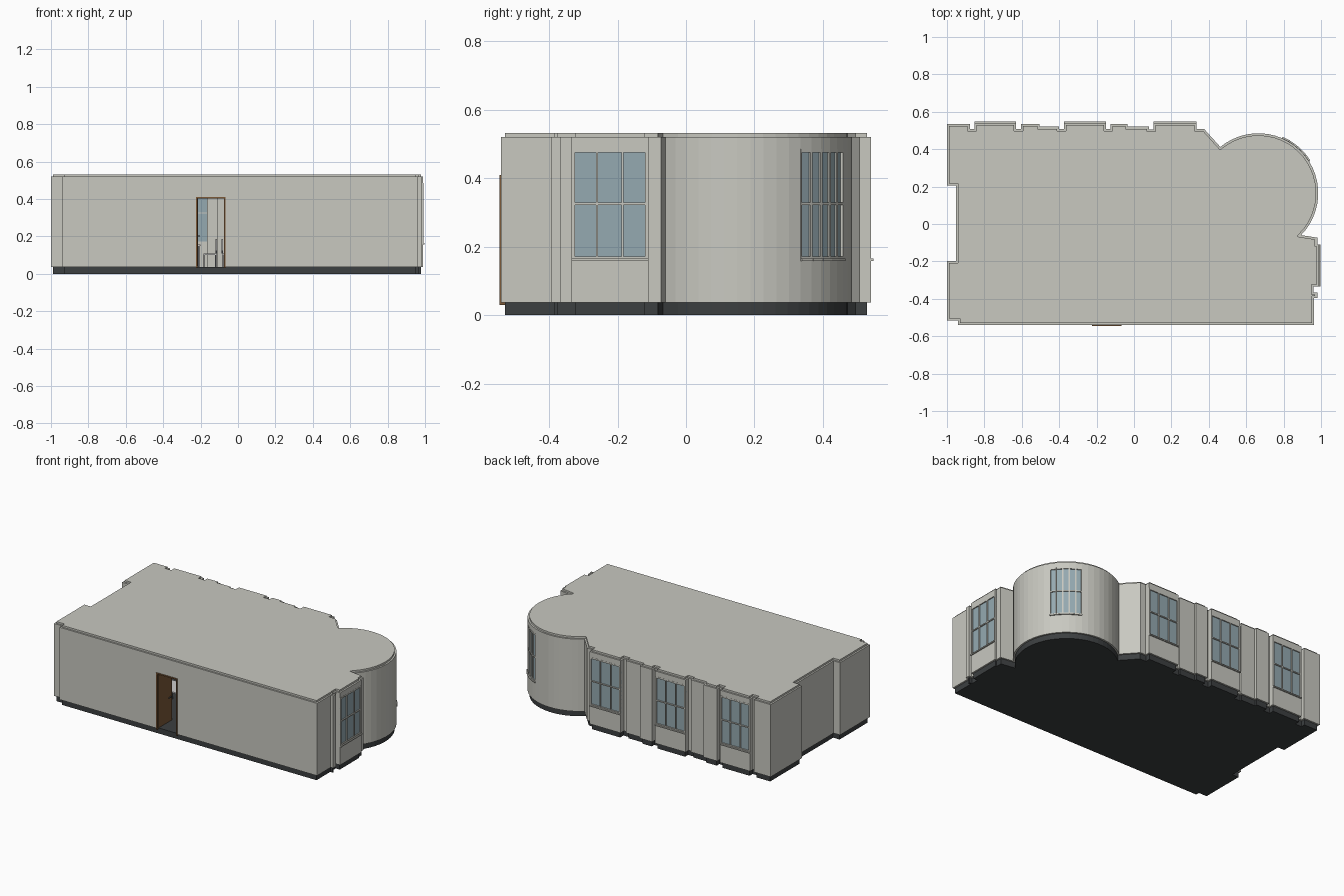
import bpy, bmesh, math
from mathutils import Vector

if "Cube" in bpy.data.objects:
    bpy.data.objects.remove(bpy.data.objects["Cube"])

Z0, Z1 = 0.037, 0.52          # wall bottom and top
SILL, HEAD = 0.16, 0.485      # window opening
T = 0.016                     # wall thickness


def mat(name, c):
    m = bpy.data.materials.new(name)
    m.diffuse_color = (*c, 1)
    m.use_nodes = True
    m.node_tree.nodes["Principled BSDF"].inputs["Base Color"].default_value = m.diffuse_color
    return m


DARK = mat("dark_base", (0.045, 0.05, 0.052))
GLASS = mat("glass", (0.30, 0.40, 0.44))
WOOD = mat("wood", (0.20, 0.10, 0.04))
METAL = mat("dark_metal", (0.08, 0.09, 0.1))
WALL = mat("plaster", (0.58, 0.58, 0.53))


def finish(name, bm, m=None):
    bmesh.ops.recalc_face_normals(bm, faces=bm.faces[:])
    me = bpy.data.meshes.new(name)
    bm.to_mesh(me)
    bm.free()
    ob = bpy.data.objects.new(name, me)
    bpy.context.collection.objects.link(ob)
    if m:
        me.materials.append(m)
    return ob


def prism(bm, pts, z0, z1):
    lo = [bm.verts.new((p[0], p[1], z0)) for p in pts]
    hi = [bm.verts.new((p[0], p[1], z1)) for p in pts]
    bm.faces.new(lo[::-1])
    bm.faces.new(hi)
    for i in range(len(pts)):
        j = (i + 1) % len(pts)
        bm.faces.new((lo[i], lo[j], hi[j], hi[i]))


def box(bm, x0, x1, y0, y1, z0, z1):
    prism(bm, [(x0, y0), (x1, y0), (x1, y1), (x0, y1)], z0, z1)


def edge_box(bm, p, q, u0, u1, v0, v1, z0, z1):
    """Box along wall edge p-q: u is distance along, v is distance outward."""
    d = (q - p).normalized()
    n = Vector((d.y, -d.x))
    prism(bm, [p + d * u + n * v for u, v in ((u0, v0), (u0, v1), (u1, v1), (u1, v0))][::-1], z0, z1)


def inset(pts, t):
    out = []
    for i, p in enumerate(pts):
        d0 = (p - pts[i - 1]).normalized()
        d1 = (pts[(i + 1) % len(pts)] - p).normalized()
        n0, n1 = Vector((-d0.y, d0.x)), Vector((-d1.y, d1.x))
        out.append(p + (n0 + n1) * t / (1 + n0.dot(n1)))
    return out


# Plan outline, counter-clockwise; a third entry marks the edge that follows
plan = [(-1, -.515), (-.94, -.515), (-.94, -.54), (-.22, -.54, "door"), (-.07, -.54),
        (.962, -.54), (.962, -.395), (.98, -.395), (.98, -.365), (.96, -.365), (.96, -.335),
        (.99, -.335, "window"), (.99, -.11), (.98, -.11), (.98, -.073)]
N = 25
for i in range(N + 1):
    a = math.radians(-44.5 + 174 * i / N)
    plan.append((.665 + .32 * math.cos(a), .165 + .32 * math.sin(a), "curved" if 11 <= i <= 15 else ""))
plan += [(.375, .508), (.335, .508), (.335, .54, "window"), (.105, .54), (.105, .505), (.08, .505), (.08, .52),
         (-.035, .52), (-.035, .535), (-.125, .535), (-.125, .508), (-.15, .508),
         (-.15, .54, "window"), (-.375, .54), (-.375, .508), (-.4, .508), (-.4, .52),
         (-.505, .52), (-.505, .535), (-.605, .535), (-.605, .508), (-.63, .508),
         (-.63, .54, "window"), (-.852, .54), (-.852, .508), (-.878, .508), (-.878, .535),
         (-1, .535), (-1, .205), (-.953, .205), (-.953, -.198), (-1, -.198)]
pts = [Vector(p[:2]) for p in plan]
kind = [p[2] if len(p) > 2 else "" for p in plan]
inner = inset(pts, T)
slab = inset(pts, 0.011)

# Dark foundation and roof slab, set in slightly from the walls
bm = bmesh.new()
prism(bm, slab, 0, 0.037)
finish("foundation_floor", bm, DARK)
bm = bmesh.new()
prism(bm, slab, 0.512, 0.532)
finish("roof_slab", bm, WALL)

# Walls with openings
spans = {"": [(Z0, Z1)], "door": [(0.41, Z1)], "window": [(Z0, SILL), (HEAD, Z1)]}
spans["curved"] = spans["window"]
bm = bmesh.new()
for i in range(len(pts)):
    j = (i + 1) % len(pts)
    a, b, c, d = pts[i], pts[j], inner[j], inner[i]

    def quad(*vs):
        bm.faces.new([bm.verts.new((p.x, p.y, z)) for p, z in vs])
    for lo, hi in spans[kind[i]]:
        quad((a, lo), (b, lo), (b, hi), (a, hi))
        quad((d, lo), (c, lo), (c, hi), (d, hi))
        quad((a, hi), (b, hi), (c, hi), (d, hi))
        quad((a, lo), (b, lo), (c, lo), (d, lo))
        if kind[i] == "":
            if kind[i - 1]:
                quad((a, lo), (d, lo), (d, hi), (a, hi))
            if kind[j]:
                quad((b, lo), (c, lo), (c, hi), (b, hi))
bmesh.ops.remove_doubles(bm, verts=bm.verts[:], dist=1e-5)
finish("walls", bm, WALL)

# Windows: glass, frame bars and a projecting sill
glass, frame = bmesh.new(), bmesh.new()
for i, k in enumerate(kind):
    if k not in ("window", "curved"):
        continue
    p, q = pts[i], pts[(i + 1) % len(pts)]
    w = (q - p).length
    cols, b = (3, 0.01) if k == "window" else (1, 0.004)
    edge_box(glass, p, q, 0, w, -.010, -.006, SILL, HEAD)
    for z0, z1 in ((SILL, SILL + .012), (.322, .329), (HEAD - .01, HEAD)):
        edge_box(frame, p, q, 0, w, -.013, .001, z0, z1)
    for u in (0, w - b):
        edge_box(frame, p, q, u, u + b, -.013, .001, SILL, HEAD)
    for c in range(1, cols):
        u = w * c / cols
        edge_box(frame, p, q, u - .003, u + .003, -.013, .001, SILL, HEAD)
    edge_box(frame, p, q, 0, w, -.013, .008, SILL - .002, SILL + .005)
finish("window_glass", glass, GLASS)
finish("window_frames", frame, WALL)

# Door frame and leaf standing open into the room
bm = bmesh.new()
for x in (-.224, -.076):
    box(bm, x, x + .008, -.545, -.52, .03, .41)
box(bm, -.224, -.068, -.545, -.52, .402, .41)
finish("door_frame", bm, WOOD)
bm = bmesh.new()
box(bm, -.221, -.213, -.535, -.395, .04, .402)
finish("door_leaf", bm, WOOD)
bm = bmesh.new()
box(bm, -.213, -.205, -.415, -.41, .2, .205)
box(bm, -.208, -.203, -.437, -.41, .2, .205)
finish("door_handle", bm, METAL)

# Tables with a chair on either side
tops, legs, seats = bmesh.new(), bmesh.new(), bmesh.new()


def legs4(x, y, hx, hy, top, r=.004):
    for sx in (-1, 1):
        for sy in (-1, 1):
            cx, cy = x + sx * hx, y + sy * hy
            box(legs, cx - r, cx + r, cy - r, cy + r, .037, top)


for x in (-.7, -.3, .1, .5):
    for y in (-.2, .2):
        box(tops, x - .1, x + .1, y - .07, y + .07, .15, .158)
        legs4(x, y, .09, .06, .15)
        for s in (-1, 1):
            cx = x + s * .15
            box(seats, cx - .035, cx + .035, y - .035, y + .035, .102, .109)
            bx = cx + s * .034
            box(seats, bx - .003, bx + .003, y - .035, y + .035, .125, .187)
            legs4(cx, y, .031, .031, .102, .003)
            for t in (-.028, .028):
                box(legs, bx - .003, bx + .003, y + t - .003, y + t + .003, .109, .125)
finish("table_tops", tops)
finish("furniture_legs", legs, METAL)
finish("chair_seats_and_backs", seats)
